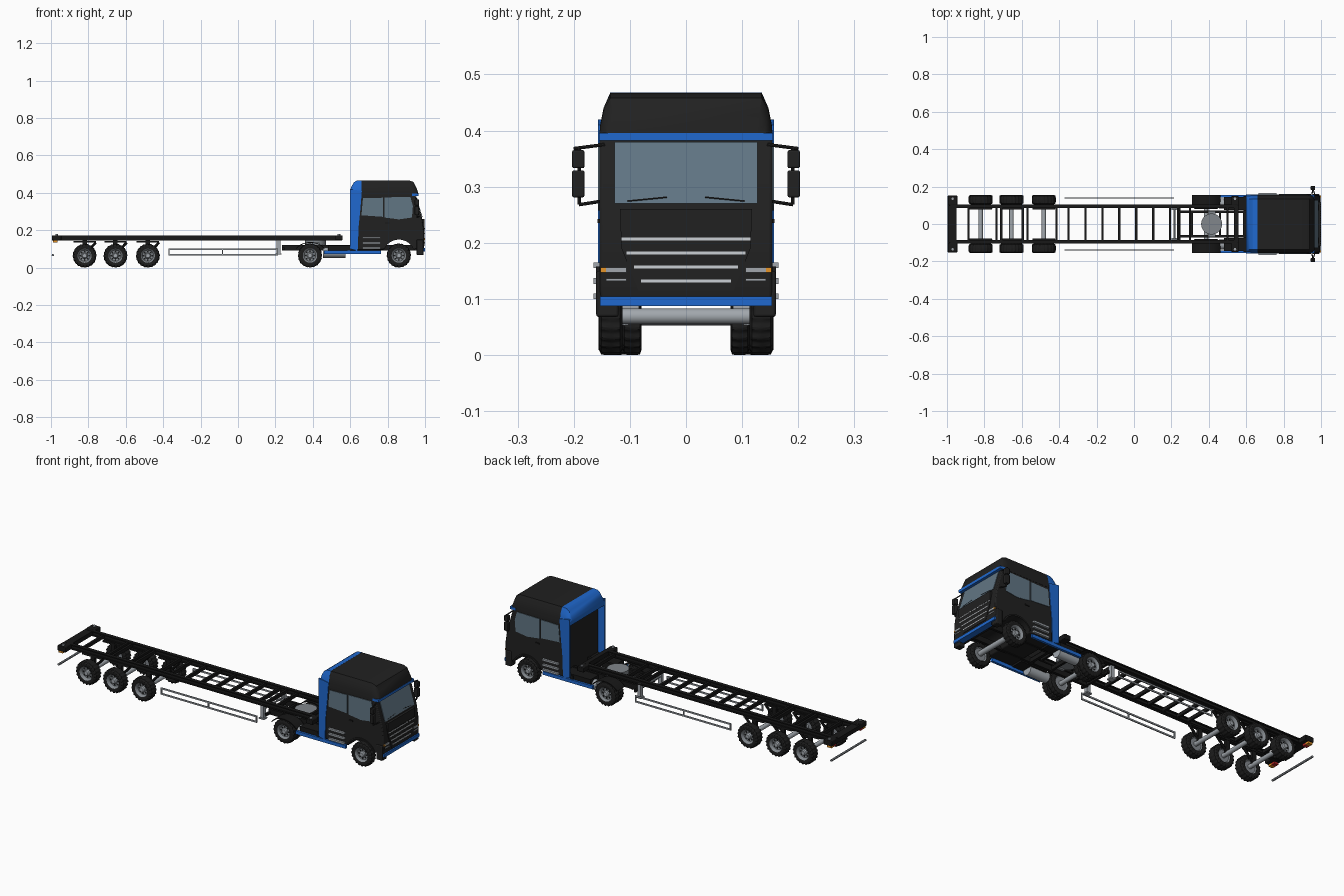
import bpy, bmesh, math
from mathutils import Vector

if "Cube" in bpy.data.objects:
    bpy.data.objects.remove(bpy.data.objects["Cube"])

def material(name, r, g, b):
    m = bpy.data.materials.new(name)
    m.diffuse_color = (r, g, b, 1)
    m.use_nodes = True
    m.node_tree.nodes["Principled BSDF"].inputs["Base Color"].default_value = m.diffuse_color
    return m

BLACK = material("black paint", .015, .015, .015)
FRAME = material("chassis black", .009, .009, .009)
TYRE = material("tyre rubber", .012, .012, .012)
BLUE = material("blue paint", .014, .14, .62)
GLASS = material("window glass", .12, .18, .23)
SILVER = material("silver metal", .36, .39, .42)
RIM = material("rim grey", .22, .24, .26)
LIGHT = material("lamp white", .6, .63, .66)
ORANGE = material("orange lamp", .8, .3, .02)
RED = material("red lamp", .5, .02, .02)

def finish(name, bm, mat, bevel=0):
    bmesh.ops.recalc_face_normals(bm, faces=bm.faces[:])
    me = bpy.data.meshes.new(name)
    bm.to_mesh(me)
    bm.free()
    me.materials.append(mat)
    ob = bpy.data.objects.new(name, me)
    bpy.context.collection.objects.link(ob)
    if bevel:
        mod = ob.modifiers.new("bevel", "BEVEL")
        mod.width, mod.segments, mod.limit_method, mod.angle_limit = bevel, 2, "ANGLE", math.radians(45)
    return ob

def loft(name, rings, mat, loop=False, caps=True, bevel=0):
    """Skin a series of closed rings."""
    bm = bmesh.new()
    vs = [[bm.verts.new(p) for p in r] for r in rings]
    n = len(vs[0])
    for i in range(len(vs) if loop else len(vs) - 1):
        a, b = vs[i], vs[(i + 1) % len(vs)]
        for j in range(n):
            k = (j + 1) % n
            bm.faces.new((a[j], a[k], b[k], b[j]))
    if caps and not loop:
        bm.faces.new(vs[0])
        bm.faces.new(vs[-1])
    return finish(name, bm, mat, bevel)

def box(name, x0, x1, y0, y1, z0, z1, mat, bevel=0):
    ring = lambda z: [(x0, y0, z), (x1, y0, z), (x1, y1, z), (x0, y1, z)]
    return loft(name, [ring(z0), ring(z1)], mat, bevel=bevel)

def pair(name, x0, x1, y0, y1, z0, z1, mat, bevel=0):
    for s in (-1, 1):
        box(name, x0, x1, s * y0, s * y1, z0, z1, mat, bevel)

def prism(name, pts, y0, y1, mat, bevel=0):
    """Side profile (x, z) extruded across y."""
    return loft(name, [[(x, y, z) for x, z in pts] for y in (y0, y1)], mat, bevel=bevel)

def rod(name, a, b, r, mat, n=16):
    a, b = Vector(a), Vector(b)
    q = (b - a).to_track_quat("Z", "Y")
    circle = [q @ Vector((r * math.cos(2 * math.pi * i / n), r * math.sin(2 * math.pi * i / n), 0)) for i in range(n)]
    return loft(name, [[p + c for c in circle] for p in (a, b)], mat)

def arc(cx, cz, rx, rz, a0, a1, n):
    return [(cx + rx * math.cos(math.radians(a0 + (a1 - a0) * i / n)),
             cz + rz * math.sin(math.radians(a0 + (a1 - a0) * i / n))) for i in range(n + 1)]

# ---------- wheels: lugged tyre, dished rim, hub holes ----------
def wheel(x, y_in, y_out, r=.065):
    n, w = 80, y_out - y_in
    def ring(f, rad, lug=0):
        return [(x + rr * math.cos(2 * math.pi * j / n), y_in + w * f, r + rr * math.sin(2 * math.pi * j / n))
                for j in range(n) for rr in [rad - (lug if j // 2 % 2 else 0)]]
    loft("tyre", [ring(f, q * r, l * r) for f, q, l in
                  ((.04, .58, 0), (0, .68, 0), (0, .84, 0), (.1, .99, .07), (.47, 1, .03), (.53, 1, .03),
                   (.9, .99, .07), (1, .84, 0), (1, .68, 0), (.96, .58, 0))], TYRE, loop=True)
    loft("wheel_rim", [ring(f, q * r) for f, q in
                       ((.1, .585), (.2, .5), (.2, .1), (.6, .1), (.68, .46), (.92, .54), (.97, .59), (.9, .6))], RIM, caps=False)
    loft("wheel_hub", [ring(f, q * r) for f, q in ((.6, .26), (.85, .24), (.95, .17))], SILVER)
    for i in range(8):
        a = i * math.pi / 4
        px, pz, s = x + .36 * r * math.cos(a), r + .36 * r * math.sin(a), w / abs(w)
        y = y_in + w * .66
        rod("rim_hole", (px, y - s * .002, pz), (px, y + s * .0015, pz), .0045, FRAME, 8)

TRAILER_AXLES = (-.82, -.655, -.482)
for s in (-1, 1):
    for x in TRAILER_AXLES:
        wheel(x, s * .105, s * .156, .064)
    wheel(.86, s * .113, s * .155)
    wheel(.385, s * .117, s * .154)
    wheel(.385, s * .079, s * .113)
for x in TRAILER_AXLES + (.385,):
    rod("axle", (x, -.12, .065), (x, .12, .065), .012, SILVER)
rod("front_axle", (.86, -.12, .069), (.86, .12, .069), .014, SILVER)

# ---------- cab body with wheel arch ----------
front = [(.952, .1), (.99, .09), (.996, .12), (.994, .2), (.984, .265), (.947, .39)]
prism("cab_body", [(.64, .39), (.64, .095)] + arc(.86, .065, .086, .086, 159, 22, 20) + front, -.154, .154, BLACK, .005)

# roof: cross-sections lofted along x
def roof_section(x, top, inset=0):
    k = (top - .388) / .079
    half = [(.155, .385), (.153, .388 + .022 * k), (.147, .388 + .052 * k), (.135, top)]
    return [(x, y - inset, z) for y, z in half] + [(x, -y + inset, z) for y, z in reversed(half)]
loft("cab_roof", [roof_section(*a) for a in ((.66, .467), (.915, .467), (.938, .458), (.953, .43, .004), (.965, .395, .008))], BLACK)
loft("rear_roof_fairing", [roof_section(*a) for a in ((.6, .415), (.608, .437), (.62, .456), (.635, .466), (.661, .4675))], BLUE)
flap = [(.6, .42), (.6, .1), (.64, .09), (.645, .22), (.655, .32), (.662, .41)]
for s in (-1, 1):
    prism("side_fairing", flap, s * .149, s * .157, BLUE)
    prism("rear_side_window", [(.668, .372), (.775, .374), (.775, .272), (.66, .28)], s * .152, s * .1565, GLASS)
    prism("door_window", [(.784, .376), (.922, .378), (.935, .33), (.93, .268), (.86, .258), (.784, .268)], s * .152, s * .1565, GLASS)
    prism("wheel_arch_lip", arc(.86, .065, .093, .093, 155, 22, 20) + arc(.86, .065, .085, .085, 22, 155, 20), s * .145, s * .16, BLACK)
    # steps and side skirts
    for z in (.16, .132, .105):
        box("cab_step", .665, .762, s * .15, s * .165, z - .005, z + .005, SILVER)
    box("side_skirt", .46, .765, s * .143, s * .156, .074, .092, BLUE)
    box("bumper_corner", .955, .992, s * .12, s * .16, .068, .15, BLACK, .004)
    box("door_handle", .785, .81, s * .154, s * .158, .235, .242, FRAME)
    # mirrors
    rod("mirror_arm", (.95, s * .145, .375), (.957, s * .2, .368), .003, BLACK, 8)
    rod("mirror_arm", (.97, s * .145, .275), (.957, s * .19, .268), .003, BLACK, 8)
    rod("mirror_post", (.957, s * .19, .268), (.957, s * .19, .37), .003, BLACK, 8)
    box("main_mirror", .945, .968, s * .181, s * .203, .333, .365, BLACK, .003)
    box("lower_mirror", .945, .968, s * .181, s * .203, .281, .329, BLACK, .003)
    # lamps
    box("headlamp", .98, .9985, s * .106, s * .143, .147, .156, SILVER)
    box("fog_lamp", .98, .9985, s * .106, s * .143, .132, .136, SILVER)
    box("turn_lamp", .98, .9985, s * .143, s * .152, .147, .156, ORANGE)
    rod("wiper", (.984, s * .105, .274), (.982, s * .034, .281), .002, FRAME, 6)

# cab front: windscreen, visor, grille, bumper
prism("windscreen", [(.9835, .27), (.9865, .27), (.953, .38), (.95, .38)], -.127, .127, GLASS)
box("sun_visor", .93, .966, -.155, .155, .382, .396, BLUE)
box("front_bumper", .965, 1, -.153, .153, .087, .104, BLUE)
loft("grille_panel", [[(x, -.118, .26), (x, .118, .26), (x, .115, .19), (x, .085, .115), (x, -.085, .115), (x, -.115, .19)]
                      for x in (.975, .9975)], BLACK)
for z, w in ((.207, .115), (.182, .106), (.157, .093), (.132, .08)):
    box("grille_slat", .985, 1, -w, w, z - .0025, z + .0025, LIGHT)
for i in range(23):
    y = (i - 11) * .0094
    box("grille_tooth", .99, 1, y - .003, y + .003, .205, .212, BLACK)

# ---------- tractor chassis ----------
pair("tractor_rail", .235, .96, .058, .072, .092, .122, FRAME)
for x in (.24, .31, .46, .59):
    box("tractor_crossmember", x - .006, x + .006, -.07, .07, .098, .118, FRAME)
box("tractor_rear_bar", .236, .248, -.1, .1, .095, .108, FRAME)
box("deck_crossbar", .585, .6, -.15, .15, .09, .112, FRAME)
pair("deck_side_box", .48, .64, .075, .145, .088, .118, FRAME)
rod("fifth_wheel", (.415, 0, .122), (.415, 0, .144), .056, RIM, 32)
pair("fifth_wheel_bracket", .395, .435, .045, .07, .115, .135, RIM)
for s in (-1, 1):
    rod("fuel_tank", (.455, s * .11, .08), (.575, s * .11, .08), .027, SILVER, 24)
    prism("rear_mudguard", arc(.387, .07, .088, .067, 150, 30, 12) + arc(.387, .07, .084, .063, 30, 150, 12),
          s * .088, s * .155, FRAME)

# ---------- trailer frame ----------
pair("trailer_rail_web", -.985, .555, .092, .098, .148, .17, FRAME)
pair("trailer_rail_top", -.985, .555, .085, .105, .166, .172, FRAME)
pair("trailer_rail_bottom", -.985, .555, .085, .105, .145, .15, FRAME)
cross = [-.885, -.735, -.71, -.595, -.57, -.415] + [-.35 + .0905 * i for i in range(7)] + [.235, .3, .5]
for x in cross:
    box("trailer_crossmember", x - .006, x + .006, -.095, .095, .15, .168, FRAME)
box("trailer_rear_beam", -.995, -.95, -.1, .1, .147, .17, FRAME)
box("trailer_front_beam", .535, .56, -.1, .1, .147, .172, FRAME)
pair("rear_twistlock", -.995, -.945, .1, .152, .145, .173, FRAME, .003)
pair("front_twistlock", .52, .56, .1, .15, .147, .173, FRAME, .003)
for x in (-.97, .54):
    for s in (-1, 1):
        rod("twistlock_pin", (x, s * .135, .172), (x, s * .135, .18), .007, SILVER, 12)

# trailer suspension
for x in TRAILER_AXLES:
    pair("spring_plate", x - .06, x + .06, .078, .1, .134, .142, FRAME)
    pair("spring_hanger", x - .012, x + .012, .08, .096, .065, .146, FRAME)
    for s in (-1, 1):
        rod("trailing_arm", (x + .06, s * .088, .135), (x, s * .088, .07), .007, FRAME, 8)

# landing legs, side guards, rear underrun bar
pair("landing_leg", .206, .226, .08, .1, .075, .15, SILVER)
pair("landing_foot", .2, .232, .075, .105, .07, .077, SILVER)
rod("landing_brace", (.216, -.085, .12), (.216, .085, .12), .005, SILVER, 8)
for z in (.068, .098):
    pair("side_guard_rail", -.372, .213, .136, .142, z - .004, z + .004, SILVER)
for x in (-.369, -.083, .21):
    pair("side_guard_post", x - .003, x + .003, .136, .142, .068, .098, SILVER)
rod("underrun_bar", (-.99, -.15, .067), (-.99, .15, .067), .006, RIM, 12)
pair("tail_lamp", -.99, -.965, .105, .128, .134, .146, RED)
pair("tail_turn_lamp", -.99, -.965, .128, .148, .134, .146, ORANGE)

# smooth round parts, keep sharp edges
bpy.ops.object.select_all(action="SELECT")
bpy.context.view_layer.objects.active = bpy.context.selected_objects[0]
bpy.ops.object.shade_smooth_by_angle(angle=math.radians(30))
